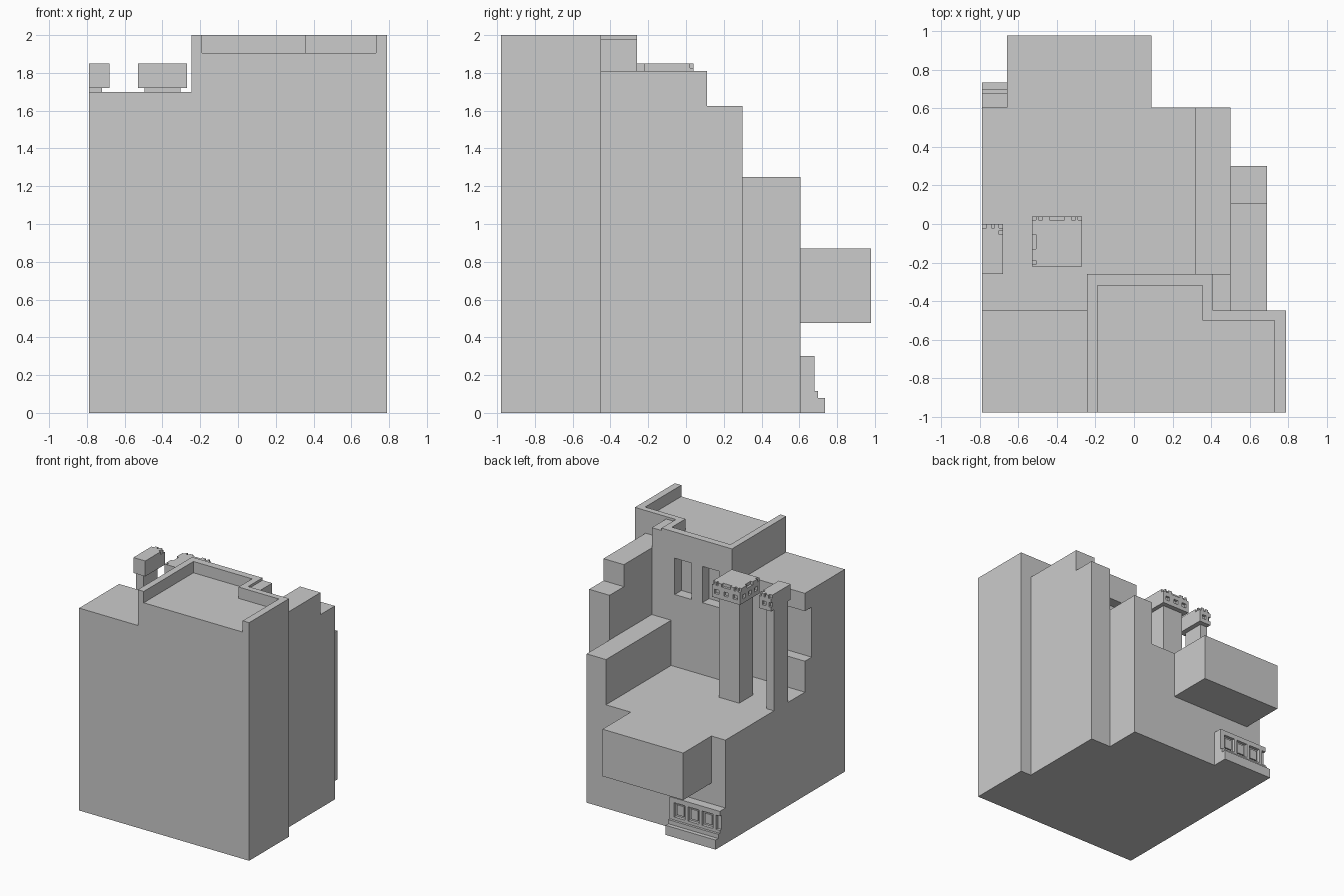
import bpy, bmesh

if "Cube" in bpy.data.objects:
    bpy.data.objects.remove(bpy.data.objects["Cube"])

BIG = 0.2  # overshoot of cutters beyond open sides


def prism(name, outline, z0, z1):
    """Extrude a plan outline between two heights."""
    bm = bmesh.new()
    face = bm.faces.new([bm.verts.new((x, y, z0)) for x, y in outline])
    ext = bmesh.ops.extrude_face_region(bm, geom=[face])
    for v in ext["geom"]:
        if isinstance(v, bmesh.types.BMVert):
            v.co.z = z1
    bmesh.ops.recalc_face_normals(bm, faces=bm.faces)
    mesh = bpy.data.meshes.new(name)
    bm.to_mesh(mesh)
    bm.free()
    ob = bpy.data.objects.new(name, mesh)
    bpy.context.collection.objects.link(ob)
    return ob


def box(name, x0, x1, y0, y1, z0, z1):
    return prism(name, [(x0, y0), (x1, y0), (x1, y1), (x0, y1)], z0, z1)


def combine(target, boxes, operation="DIFFERENCE"):
    """Apply a boolean with each box in turn, then discard the helper."""
    bpy.context.view_layer.objects.active = target
    for b in boxes:
        tool = box("cutter", *b)
        tool.hide_render = True
        mod = target.modifiers.new("bool", "BOOLEAN")
        mod.operation, mod.solver, mod.object = operation, "EXACT", tool
        bpy.ops.object.modifier_apply(modifier=mod.name)
        bpy.data.objects.remove(tool, do_unlink=True)


L, R, F, B = -0.79, 0.79, -0.98, 0.605
TOP = 2 + BIG

# Building block: full height footprint
building = prism("building", [(L, F), (R, F), (R, -0.45), (0.69, -0.45), (0.69, 0.30),
                              (0.50, 0.30), (0.50, B), (L, B)], 0, 2)
combine(building, [
    # lower roof at front left
    (L - BIG, -0.245, F - BIG, -0.45, 1.70, TOP),
    # open courtyard
    (L - BIG, -0.245, -0.45, B + BIG, 0.87, TOP),
    (-0.3, 0.32, -0.26, B + BIG, 0.87, TOP),
    # courtyard side wall
    (0.25, 0.50, -0.26, B + BIG, 1.25, TOP),
    # stepped buttress on the right
    (0.50, 0.9, -0.45, 0.5, 1.81, TOP),
    (0.50, 0.9, 0.11, 0.5, 1.625, TOP),
    # filler at the parapet corner
    (0.41, 0.6, -0.45, -0.1, 1.98, TOP),
    # sunken roof inside the parapet, open to the front
    (-0.19, 0.355, F - BIG, -0.32, 1.905, TOP),
    (0.3, 0.73, F - BIG, -0.50, 1.905, TOP),
    # window niches
    (0.13, 0.287, -0.35, -0.1, 1.475, 1.78),
    (-0.13, 0.03, -0.35, -0.1, 1.475, 1.78),
    (L - BIG, -0.55, -0.54, -0.3, 1.13, 1.55),
])
# Balcony flush with the courtyard floor
combine(building, [(-0.66, 0.09, 0.5, 0.98, 0.475, 0.87)], "UNION")

# Columns with chipped capitals
box("column_shaft_inner", -0.495, -0.305, -0.185, 0.0, 0.86, 1.73)
box("column_shaft_outer", L, -0.72, -0.225, -0.04, 0.86, 1.73)
cap_inner = box("capital_inner", -0.53, -0.27, -0.22, 0.04, 1.72, 1.85)
cap_outer = box("capital_outer", L, -0.68, -0.26, 0.0, 1.72, 1.85)


def chip_back(xs, y, z0, z1, d=0.02):
    return [(a, b, y - d, y + 0.1, z0, z1) for a, b in xs]


combine(cap_inner,
        chip_back([(-0.6, -0.51), (-0.495, -0.475), (-0.44, -0.36), (-0.325, -0.305), (-0.29, -0.2)],
                  0.04, 1.825, 1.9)
        + chip_back([(-0.505, -0.465), (-0.42, -0.38), (-0.335, -0.295)], 0.04, 1.755, 1.79)
        + [(-0.6, -0.51, a, b, z0, z1) for a, b, z0, z1 in
           ((-0.13, -0.055, 1.825, 1.9), (-0.21, -0.19, 1.825, 1.9),
            (-0.03, 0.0, 1.755, 1.79), (-0.11, -0.075, 1.755, 1.79), (-0.19, -0.155, 1.755, 1.79))])
combine(cap_outer,
        chip_back([(-0.9, -0.765), (-0.74, -0.725), (-0.70, -0.6)], 0.0, 1.825, 1.9)
        + chip_back([(-0.9, -0.77), (-0.745, -0.71)], 0.0, 1.755, 1.79)
        + [(-0.70, -0.6, -0.055, -0.035, 1.825, 1.9)])

# Panelled plinth below the balcony
X1 = -0.325
box("plinth_base", L, X1, 0.6, 0.735, 0, 0.08)
box("plinth_step", L, X1, 0.6, 0.70, 0.08, 0.115)
plinth = box("plinth_panel_wall", L, X1, 0.6, 0.68, 0.115, 0.30)
panels = [(-0.467 - 0.129 * i, -0.366 - 0.129 * i) for i in range(3)] + [(-0.9, -0.755)]
combine(plinth, [(a, b, 0.655, 0.75, 0.14, 0.26) for a, b in panels])
# Raised inner panels
for i in range(3):
    a, b = panels[i]
    box(f"plinth_inset_{i + 1}", a + 0.018, b - 0.018, 0.65, 0.667, 0.158, 0.242)
